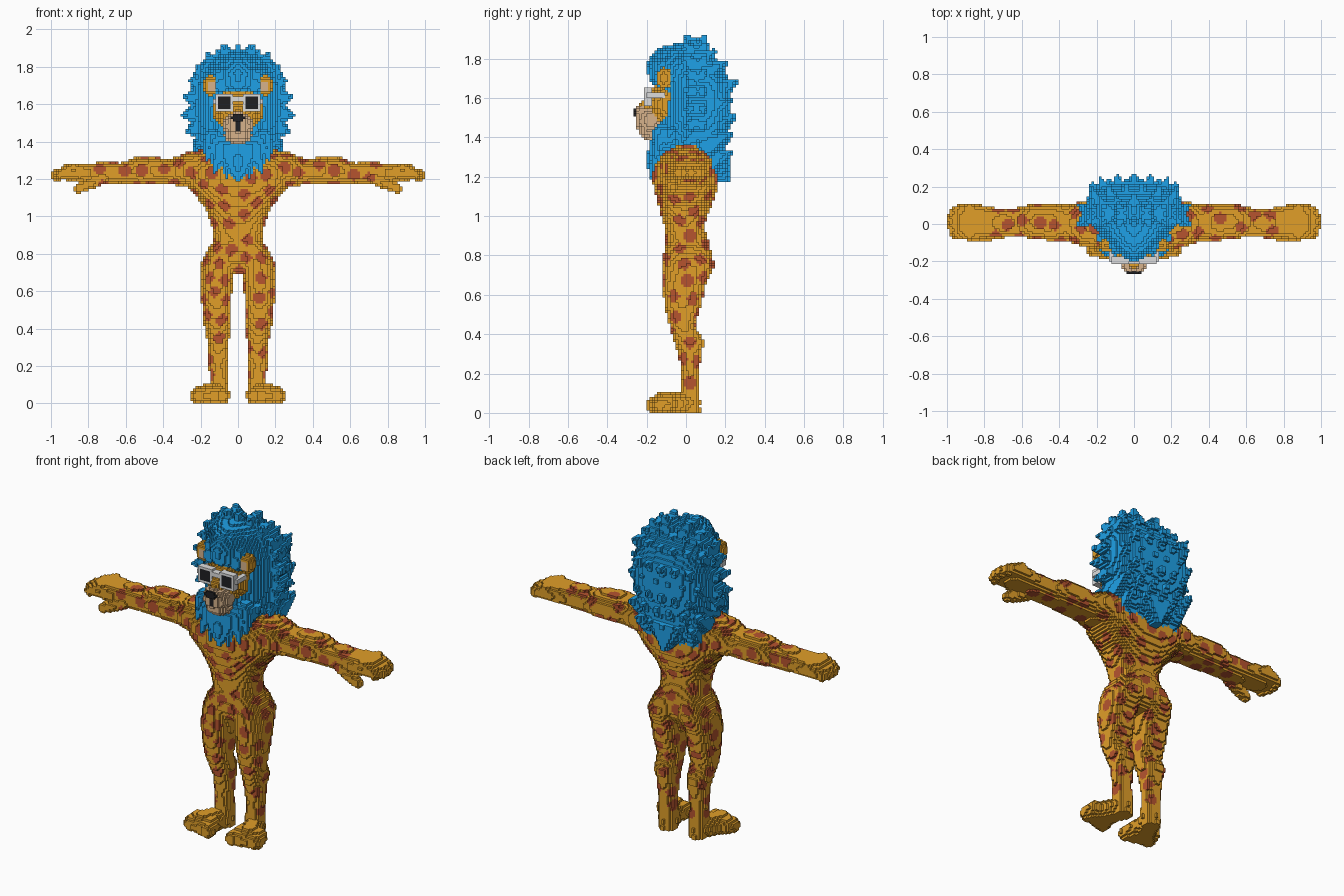
import bpy, bmesh, math, random
from mathutils import Vector
from mathutils.kdtree import KDTree

random.seed(4)
if "Cube" in bpy.data.objects:
    bpy.data.objects.remove(bpy.data.objects["Cube"])

S = 2 / 150          # edge of one block
cells = {}           # block index -> part name


# ---------- block helpers (everything is mirrored in x) ----------
def fill(part, lo, hi, inside, only=None):
    """Give every block in the box that passes the test to a part."""
    a = [math.floor(v / S) - 1 for v in lo]
    b = [math.ceil(v / S) + 1 for v in hi]
    for i in range(max(a[0], 0), min(b[0], 75)):
        for j in range(a[1], b[1]):
            for k in range(max(a[2], 0), b[2]):
                if only and cells.get((i, j, k)) != only:
                    continue
                if inside((i + .5) * S, (j + .5) * S, (k + .5) * S):
                    cells[i, j, k] = cells[-1 - i, j, k] = part


def box(part, lo, hi, only=None):
    fill(part, lo, hi, lambda *p: all(l <= v <= h for l, v, h in zip(lo, p, hi)), only)


def ball(part, c, r, only=None):
    lo = [a - b for a, b in zip(c, r)]
    hi = [a + b for a, b in zip(c, r)]
    fill(part, lo, hi, lambda *p: sum(((v - a) / b) ** 2 for v, a, b in zip(p, c, r)) < 1, only)


def taper(part, a, b, ra, rb):
    """Rounded limb from a to b with changing radius."""
    a, b = Vector(a), Vector(b)
    d = b - a
    r = max(ra, rb)

    def inside(*p):
        t = min(1, max(0, (Vector(p) - a).dot(d) / d.length_squared))
        return (Vector(p) - a - d * t).length < ra + (rb - ra) * t
    fill(part, [min(m, n) - r for m, n in zip(a, b)], [max(m, n) + r for m, n in zip(a, b)], inside)


def loft(part, axis, rows, front=2.4, back=2.4, mid=None):
    """Rows are (position, u0, u1, v0, v1); u, v = x, y upright or y, z along x."""
    def inside(x, y, z):
        t, u, v = (z, x, y) if axis == "z" else (x, y, z)
        for p, q in zip(rows, rows[1:]):
            if p[0] <= t < q[0]:
                f = (t - p[0]) / (q[0] - p[0])
                u0, u1, v0, v1 = (m + (n - m) * f for m, n in zip(p[1:], q[1:]))
                c = (v0 + v1) / 2 if mid is None else min(max(mid, v0 + .01), v1 - .01)
                e, rv = (front, c - v0) if v < c else (back, v1 - c)
                return abs((2 * u - u0 - u1) / (u1 - u0)) ** e + abs((v - c) / rv) ** e < 1
        return False
    t = (rows[0][0], rows[-1][0])
    u = (min(r[1] for r in rows), max(r[2] for r in rows))
    v = (min(r[3] for r in rows), max(r[4] for r in rows))
    spans = (u, v, t) if axis == "z" else (t, u, v)
    fill(part, [s[0] for s in spans], [s[1] for s in spans], inside)


def even(rows):
    """Rows given with a half width instead of two x limits."""
    return [(z, -w, w, a, b) for z, w, a, b in rows]


# ---------- body ----------
loft("body", "z", even([
    (.69, .04, -.06, .08), (.76, .17, -.115, .12), (.81, .165, -.115, .12), (.87, .135, -.1, .115),
    (.95, .14, -.11, .09), (1.03, .165, -.135, .12), (1.1, .22, -.15, .15), (1.17, .28, -.17, .165),
    (1.25, .31, -.17, .165), (1.32, .29, -.13, .15), (1.36, .2, -.06, .1)]), 2.6, 2.6)
# legs
loft("body", "z", [
    (0, .055, .15, -.03, .075), (.1, .055, .15, -.03, .07), (.2, .055, .155, -.02, .065),
    (.3, .05, .155, -.04, .08), (.36, .045, .17, -.06, .095), (.44, .04, .185, -.085, .045),
    (.55, .035, .195, -.11, .08), (.65, .03, .2, -.12, .1), (.69, .02, .2, -.115, .12),
    (.75, 0, .195, -.115, .145), (.82, 0, .165, -.11, .13), (.88, .01, .12, -.09, .1)])
# feet and toes
taper("body", (.1, .02, .05), (.155, -.11, .045), .055, .065)
for n in range(4):
    taper("body", (.11 + .03 * n, -.1, .05), (.085 + .043 * n, -.163 + .01 * n, .04), .05, .04)
# arms
loft("body", "x", [
    (.15, -.13, .14, 1.15, 1.35), (.28, -.12, .12, 1.16, 1.34), (.36, -.09, .1, 1.17, 1.305),
    (.45, -.09, .11, 1.17, 1.32), (.55, -.075, .105, 1.17, 1.315), (.63, -.07, .085, 1.175, 1.285),
    (.7, -.07, .08, 1.17, 1.295), (.77, -.07, .09, 1.18, 1.285), (.84, -.085, .105, 1.185, 1.285),
    (.9, -.085, .11, 1.19, 1.285), (.95, -.07, .09, 1.2, 1.27)])
# fingers and thumb
for n in range(4):
    y = -.055 + .045 * n
    taper("body", (.88, y, 1.25), (.955 + .015 * (n in (1, 2)), y * .85, 1.22), .033, .03)
taper("body", (.72, -.05, 1.205), (.85, -.07, 1.15), .032, .028)

# ---------- mane ----------
loft("mane", "z", even([
    (1.26, .13, -.17, .2), (1.35, .2, -.19, .2), (1.45, .24, -.16, .22), (1.55, .26, -.15, .23),
    (1.66, .255, -.15, .23), (1.69, .245, -.19, .22), (1.77, .215, -.2, .18), (1.83, .17, -.17, .12),
    (1.86, .12, -.12, .08), (1.88, .04, -.05, .05)]), 1.5, 2.8, .07)
# beard in front, pointed tail behind
loft("mane", "z", even([(1.19, .02, -.19, 0), (1.25, .09, -.195, 0), (1.31, .14, -.195, 0),
                        (1.38, .19, -.19, 0), (1.44, .2, -.15, 0)]), 2, 2)
for x, z in [(.06, 1.215), (.125, 1.235), (.17, 1.3)]:
    taper("mane", (x * .8, -.12, z + .12), (x, -.19 + x * .2, z), .05, .01)
loft("mane", "z", even([(1.17, .02, .14, .22), (1.24, .08, .08, .23), (1.34, .18, 0, .23)]), 2, 2)
# tufts around the rim
for x, z in [(.08, 1.915), (.17, 1.87), (.23, 1.8), (.26, 1.73), (.29, 1.64), (.3, 1.54),
             (.275, 1.45), (.23, 1.37)]:
    for y in (0, .1):
        w = 1 - abs(y - .05) * .6
        taper("mane", (x * .74, .06, 1.58 + (z - 1.58) * .78), (x * w, y, z), .065, .012)
# tufts down the back
for row, (z, y) in enumerate([(1.82, .15), (1.76, .21), (1.67, .26), (1.58, .24),
                              (1.49, .25), (1.4, .24), (1.31, .235)]):
    for n in range(3):
        x = .085 * n + .042 * (row % 2)
        out = y - x * .12
        taper("mane", (x * .85, out - .1, z - .04), (x * 1.05, out, z + .015), .07, .012)
# tufts along the top
for y, z in [(-.15, 1.81), (-.09, 1.86), (0, 1.91), (.05, 1.87)]:
    taper("mane", (0, y + .03, z - .09), (0, y, z), .06, .01)
    taper("mane", (.09, y + .04, z - .1), (.11, y + .02, z - .03), .06, .01)

# ---------- head ----------
ball("head", (0, -.075, 1.57), (.138, .12, .13))
taper("head", (0, -.14, 1.62), (0, -.205, 1.555), .04, .035)
ball("muzzle", (0, -.18, 1.485), (.083, .08, .072))
ball("muzzle", (0, -.18, 1.435), (.075, .065, .05))
ball("muzzle", (0, -.22, 1.525), (.055, .053, .035))
ball("nose", (0, -.275, 1.53), (.042, .032, .032), only="muzzle")
box("nose", (0, -.28, 1.455), (.009, -.2, 1.52), only="muzzle")
# ears
ball("ears", (.145, -.112, 1.7), (.042, .04, .055))
ball("ear_linings", (.142, -.15, 1.695), (.024, .03, .032), only="ears")

# ---------- glasses ----------
box("glasses_frame", (.025, -.21, 1.56), (.118, -.175, 1.65))
box("glasses_frame", (0, -.21, 1.61), (.03, -.175, 1.635))
box("glasses_frame", (.11, -.2, 1.605), (.135, -.11, 1.63))
box("lenses", (.038, -.21, 1.575), (.106, -.195, 1.637))


# ---------- materials ----------
def colour(name, *rgb):
    m = bpy.data.materials.new(name)
    m.use_nodes = True
    m.diffuse_color = (*rgb, 1)
    m.node_tree.nodes["Principled BSDF"].inputs["Base Color"].default_value = (*rgb, 1)
    return m


golden = colour("golden_fur", .75, .345, .022)
rust = colour("rust_spots", .47, .088, .028)
blue = colour("blue_hair", .014, .37, .83)
cream = colour("cream_fur", .68, .45, .26)
black = colour("black", .014, .014, .016)
white = colour("white_frame", .72, .72, .72)
paints = {"body": [golden, rust], "mane": [blue], "head": [golden], "muzzle": [cream],
          "nose": [black], "ears": [golden], "ear_linings": [cream],
          "glasses_frame": [white], "lenses": [black]}

# ---------- spot centres, scattered over the body ----------
SIDES = [(1, 0, 0), (-1, 0, 0), (0, 1, 0), (0, -1, 0), (0, 0, 1), (0, 0, -1)]


def step(c, d):
    return tuple(m + n for m, n in zip(c, d))


def centre(c):
    return Vector([(n + .5) * S for n in c])


skin = [centre(c) for c, part in cells.items()
        if part == "body" and any(step(c, d) not in cells for d in SIDES)]
skin = [p for p in skin if p.z > .15 and abs(p.x) < .75]
spots = []
for p in random.sample(skin, min(3000, len(skin))):
    if all((p - q).length > .08 for q in spots):
        spots.append(p)
tree = KDTree(len(spots))
for n, p in enumerate(spots):
    tree.insert(p, n)
tree.balance()

# ---------- turn each part's blocks into an outer skin ----------
for part, mats in paints.items():
    bm = bmesh.new()
    corners = {}

    def corner(c):
        if c not in corners:
            corners[c] = bm.verts.new([n * S for n in c])
        return corners[c]

    for c, owner in cells.items():
        if owner != part:
            continue
        spotted = part == "body" and tree.find(centre(c))[2] < .0302
        for d in SIDES:
            if step(c, d) in cells:
                continue
            ax = [abs(n) for n in d].index(1)
            ring = []
            for u, v in ((0, 0), (1, 0), (1, 1), (0, 1)):
                o = [0, 0, 0]
                o[ax], o[(ax + 1) % 3], o[(ax + 2) % 3] = max(d[ax], 0), u, v
                ring.append(corner(step(c, o)))
            face = bm.faces.new(ring if d[ax] > 0 else ring[::-1])
            face.material_index = int(spotted)
    mesh = bpy.data.meshes.new(part)
    bm.to_mesh(mesh)
    bm.free()
    for m in mats:
        mesh.materials.append(m)
    bpy.context.scene.collection.objects.link(bpy.data.objects.new(part, mesh))
